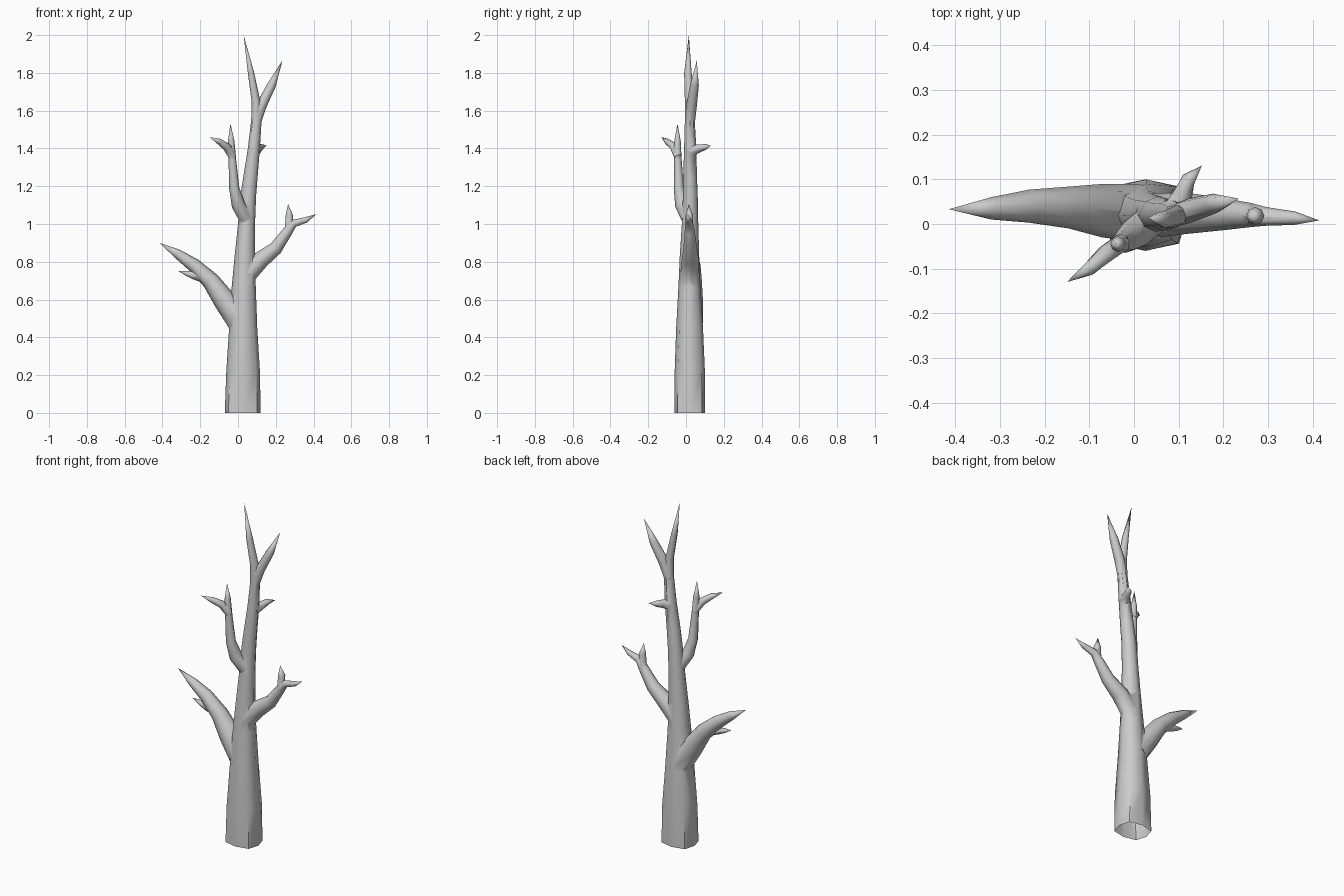
import bpy, bmesh, math
from mathutils import Vector

if "Cube" in bpy.data.objects:
    bpy.data.objects.remove(bpy.data.objects["Cube"])

SIDES = 8


def loft(name, rings, tip):
    """Closed tube through vertex rings, ending in a point."""
    bm = bmesh.new()
    loops = [[bm.verts.new(p) for p in ring] for ring in rings]
    for a, b in zip(loops, loops[1:]):
        for i in range(SIDES):
            j = (i + 1) % SIDES
            bm.faces.new((a[i], a[j], b[j], b[i]))
    end = bm.verts.new(tip)
    for i in range(SIDES):
        bm.faces.new((loops[-1][i], loops[-1][(i + 1) % SIDES], end))
    bm.faces.new(loops[0][::-1])
    bmesh.ops.recalc_face_normals(bm, faces=bm.faces)
    mesh = bpy.data.meshes.new(name)
    bm.to_mesh(mesh)
    bm.free()
    obj = bpy.data.objects.new(name, mesh)
    bpy.context.collection.objects.link(obj)
    return obj


def branch(name, path, tip):
    """Tapered limb: path of (x, y, z, radius), then a pointed tip."""
    pts = [Vector(p[:3]) for p in path] + [Vector(tip)]
    rings = []
    for k, p in enumerate(path):
        t = (pts[k + 1] - pts[max(k - 1, 0)]).normalized()
        u = Vector((0, 1, 0)).cross(t).normalized()
        v = t.cross(u)
        rings.append([pts[k] + p[3] * (math.cos(a) * u + math.sin(a) * v)
                      for a in (math.tau * i / SIDES for i in range(SIDES))])
    return loft(name, rings, tip)


# Trunk rings: z, x min, x max, y min, y max, corner fullness
levels = [(0, -.07, .12, -.06, .10, 1.13), (.22, -.062, .116, -.06, .10, 1.12),
          (.45, -.047, .102, -.052, .09, 1.08), (.67, -.033, .094, -.04, .076, 1.04),
          (.83, -.018, .09, -.033, .07, 1), (1.0, 0, .09, -.022, .065, 1),
          (1.15, .013, .096, -.016, .062, 1), (1.25, .028, .104, -.015, .058, 1),
          (1.4, .052, .116, -.01, .055, 1), (1.55, .07, .125, -.006, .046, 1),
          (1.65, .072, .118, -.006, .042, 1), (1.8, .052, .086, -.01, .03, 1)]
trunk_rings = []
for z, x0, x1, y0, y1, full in levels:
    ring = []
    for i in range(SIDES):
        a = math.tau * i / SIDES
        f = full if i % 2 else 1
        ring.append(((x0 + x1) / 2 + (x1 - x0) / 2 * f * math.cos(a),
                     (y0 + y1) / 2 + (y1 - y0) / 2 * f * math.sin(a), z))
    trunk_rings.append(ring)
tree = loft("bare_tree", trunk_rings, (.03, .015, 2.0))

# Limbs and twigs
limbs = [
    ("top_fork", [(.093, .02, 1.53, .026), (.125, .03, 1.63, .028),
                  (.178, .045, 1.735, .023)], (.235, .057, 1.865)),
    ("left_limb", [(.01, .025, .48, .065), (-.07, .03, .595, .06),
                   (-.145, .037, .70, .047), (-.235, .04, .783, .037),
                   (-.32, .035, .842, .025)], (-.415, .033, .9)),
    ("left_limb_twig", [(-.17, .032, .705, .022), (-.235, .03, .728, .02),
                        (-.27, .03, .738, .014)], (-.318, .03, .752)),
    ("right_limb", [(.05, .02, .735, .05), (.12, .024, .81, .046),
                    (.2, .022, .872, .036), (.262, .02, .96, .027),
                    (.295, .017, 1.003, .021), (.36, .013, 1.022, .015)],
     (.415, .008, 1.052)),
    ("right_limb_twig", [(.268, .018, .965, .02), (.272, .018, 1.045, .02)],
     (.265, .015, 1.105)),
    ("upper_limb", [(.04, .01, 1.03, .036), (.002, -.022, 1.1, .036),
                    (-.02, -.038, 1.19, .027), (-.03, -.043, 1.34, .02),
                    (-.036, -.045, 1.44, .017)], (-.04, -.045, 1.532)),
    ("upper_limb_twig", [(-.028, -.042, 1.355, .021), (-.062, -.066, 1.41, .021),
                         (-.1, -.1, 1.437, .016)], (-.15, -.13, 1.46)),
    ("back_stub", [(.09, .025, 1.385, .03), (.11, .068, 1.4, .022),
                   (.122, .1, 1.408, .017)], (.152, .131, 1.415)),
]

# Weld every limb into the trunk
bpy.context.view_layer.objects.active = tree
tree.select_set(True)
for name, path, tip in limbs:
    limb = branch(name, path, tip)
    mod = tree.modifiers.new(name, 'BOOLEAN')
    mod.operation = 'UNION'
    mod.solver = 'EXACT'
    mod.object = limb
    bpy.ops.object.modifier_apply(modifier=mod.name)
    bpy.data.objects.remove(limb)

# Open the underside of the trunk
bm = bmesh.new()
bm.from_mesh(tree.data)
base = [f for f in bm.faces if all(v.co.z < .001 for v in f.verts)]
bmesh.ops.delete(bm, geom=base, context='FACES')
bm.to_mesh(tree.data)
bm.free()

bpy.ops.object.shade_smooth_by_angle(angle=math.radians(60))
